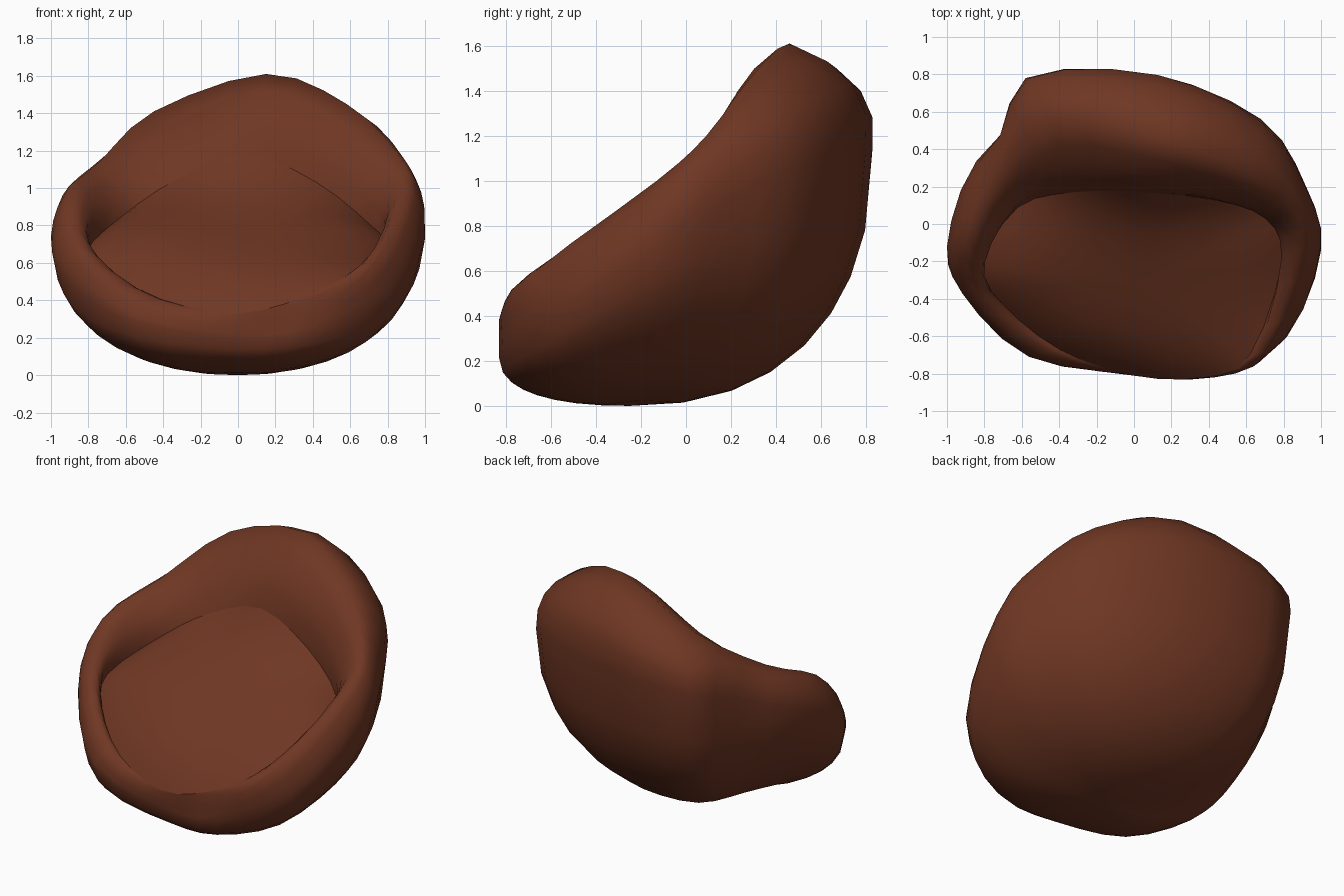
import bpy, bmesh, math
from mathutils import Vector

if "Cube" in bpy.data.objects:
    bpy.data.objects.remove(bpy.data.objects["Cube"])

SUB = 3          # segments between guide points

# Guide loops: start at the right side, run over the back, left, front
seam = [(.79, -.2, .69), (.70, .04, .81), (.42, .13, 1.03), (.05, .17, 1.18),
        (-.32, .17, 1.05), (-.62, .09, .85), (-.81, -.22, .66), (-.70, -.43, .54),
        (-.40, -.67, .40), (0, -.81, .33), (.36, -.82, .42), (.62, -.70, .56)]
crest = [(.90, -.13, 1.0), (.84, .09, 1.2), (.58, .28, 1.45), (.15, .46, 1.61),
         (-.45, .56, 1.41), (-.74, .22, 1.14), (-.89, -.1, .99), (-.88, -.37, .70),
         (-.52, -.70, .39), (0, -.81, .27), (.43, -.82, .38), (.72, -.68, .59)]
outer = [(1, -.14, .73), (.92, .2, .93), (.68, .56, 1.1), (.1, .8, 1.15),
         (-.58, .78, 1.1), (-.86, .34, .95), (-1, -.12, .74), (-.9, -.38, .48),
         (-.56, -.71, .29), (0, -.8, .2), (.42, -.815, .24), (.82, -.59, .40)]


def smooth_loop(points):
    """Closed Catmull-Rom curve through the guide points."""
    p = [Vector(q) for q in points]
    n, out = len(p), []
    for i in range(n):
        a, b, c, d = p[i - 1], p[i], p[(i + 1) % n], p[(i + 2) % n]
        for k in range(SUB):
            t = k / SUB
            out.append(.5 * (2 * b + (c - a) * t + (2 * a - 5 * b + 4 * c - d) * t ** 2
                             + (3 * b - a - 3 * c + d) * t ** 3))
    return out


def bulge(la, lb, away, side, back):
    """Three loops between two loops, arched away from a third one."""
    rows = []
    for t in (.25, .5, .75):
        row = []
        for a, b, c, s in zip(la, lb, away, lift):
            amount = side + (back - side) * max(s, 0)
            out = ((a + b) / 2 - c).normalized() * (a - b).length * amount
            row.append(a.lerp(b, t) + out * 4 * t * (1 - t))
        rows.append(row)
    return rows


def build(name, pole, loops, mat, flip=False):
    """Skin a stack of loops that closes to a single pole point."""
    bm = bmesh.new()
    tip = bm.verts.new(pole)
    rows = [[bm.verts.new(v) for v in loop] for loop in loops]
    n = len(rows[0])
    for i in range(n):
        j = (i + 1) % n
        bm.faces.new((tip, rows[0][j], rows[0][i]))
        for r, s in zip(rows, rows[1:]):
            bm.faces.new((r[i], r[j], s[j], s[i]))
    if flip:
        bmesh.ops.reverse_faces(bm, faces=bm.faces)
    me = bpy.data.meshes.new(name)
    bm.to_mesh(me)
    bm.free()
    me.materials.append(mat)
    for f in me.polygons:
        f.use_smooth = True
    ob = bpy.data.objects.new(name, me)
    bpy.context.collection.objects.link(ob)
    return ob


brown = bpy.data.materials.new("brown_leather")
brown.diffuse_color = (.16, .038, .017, 1)
brown.use_nodes = True
brown.node_tree.nodes["Principled BSDF"].inputs["Base Color"].default_value = brown.diffuse_color

S, C, O = smooth_loop(seam), smooth_loop(crest), smooth_loop(outer)
N = len(S)
lift = [math.sin(2 * math.pi * i / N) for i in range(N)]   # +1 back, -1 front

# Bag shell: rounded underside, outer wall, padded rim rolling in to the seam
base = Vector((0, -.25, 0))
under = []
for f in (.22, .42, .58, .72, .83, .91, .97):
    loop = []
    for o, s in zip(O, lift):
        e = 1.9 + .45 * s * s
        loop.append(Vector((base.x + (o.x - base.x) * f, base.y + (o.y - base.y) * f,
                            o.z * (1 - (1 - f ** e) ** (1 / e)))))
    under.append(loop)

# Fold where the backrest meets the left arm
for row, depth in ((O, 1), (under[-1], .8), (under[-2], .5)):
    for i, k in ((13, .06), (14, .1), (15, .02)):
        row[i].x *= 1 - k * depth
        row[i].y *= 1 - k * depth * .5

build("bag_shell", base,
      under + [O] + bulge(O, C, S, .15, .21) + [C] + bulge(C, S, O, .15, .12) + [S], brown)

# Seat cushion: gently sloped pad that drops to the seam near its edge
mid = Vector((0, -.32, .76))
panel = []
for t in (.25, .5, .65, .78, .88, .95, 1):
    loop = []
    for p in S:
        plane = .58 * (p.y - mid.y)
        loop.append(Vector((mid.x + (p.x - mid.x) * t, mid.y + (p.y - mid.y) * t,
                            mid.z + plane * t + (p.z - mid.z - plane) * t ** 4)))
    panel.append(loop)
build("seat_cushion", mid, panel, brown, flip=True)
